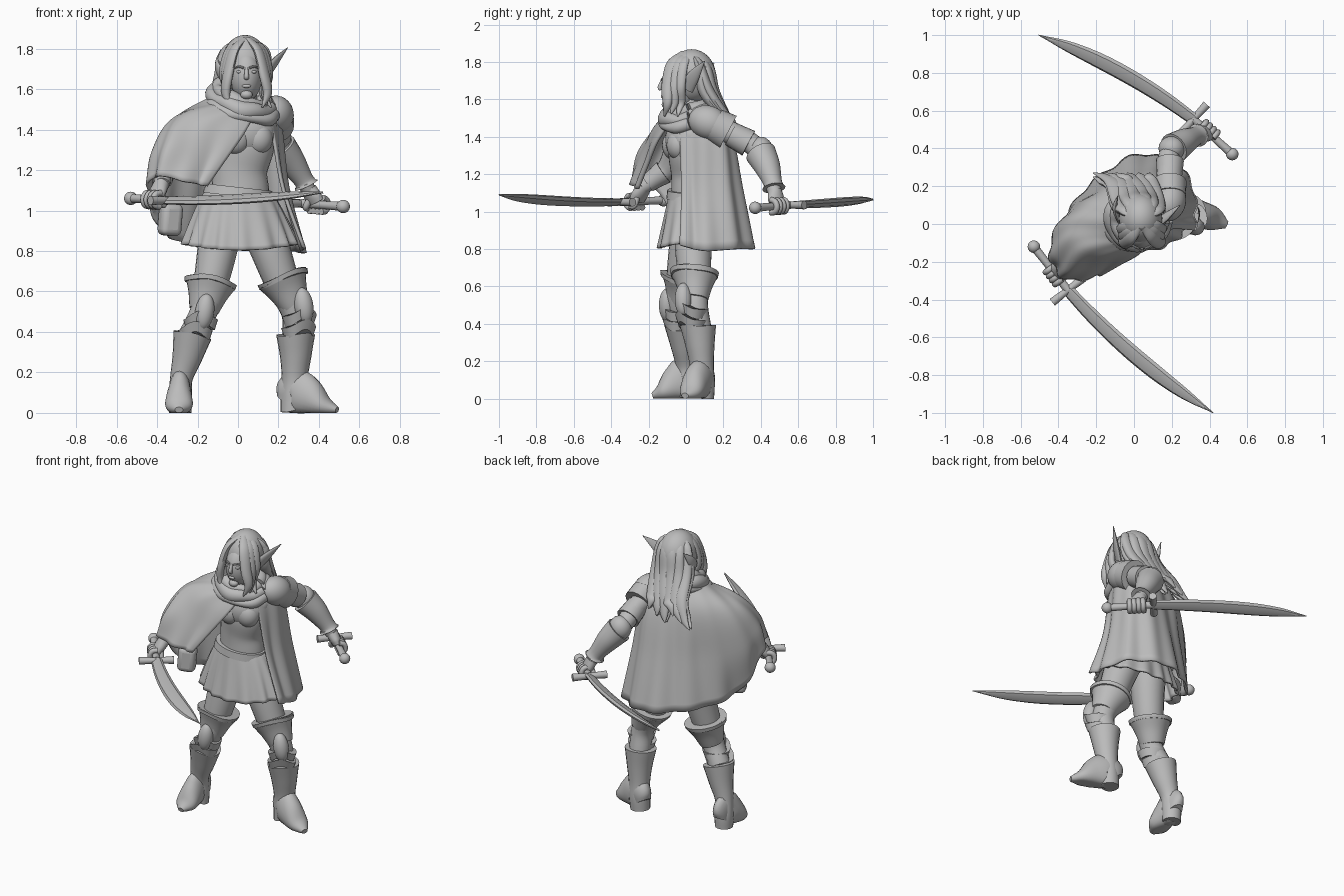
import bpy, math
from math import sin, cos, pi
from mathutils import Vector as V

cube = bpy.data.objects.get("Cube")
if cube:
    bpy.data.objects.remove(cube)

grey = bpy.data.materials.new("plain grey")
grey.use_nodes = True
GREY = (0.5, 0.5, 0.5, 1)
grey.diffuse_color = GREY
grey.node_tree.nodes["Principled BSDF"].inputs["Base Color"].default_value = GREY


def finish(ob, angle=40):
    ob.data.materials.append(grey)
    bpy.ops.object.select_all(action='DESELECT')
    ob.select_set(True)
    bpy.context.view_layer.objects.active = ob
    bpy.ops.object.shade_smooth_by_angle(angle=math.radians(angle))
    return ob


def loft(name, rings, closed=True, caps=True, angle=40):
    """Skin a list of equal point rows."""
    n = len(rings[0])
    verts = [p for r in rings for p in r]
    faces = []
    for i in range(len(rings) - 1):
        for j in range(n if closed else n - 1):
            k = (j + 1) % n
            faces.append((i * n + j, i * n + k, i * n + n + k, i * n + n + j))
    if closed and caps:
        faces.append(tuple(reversed(range(n))))
        faces.append(tuple(range(len(verts) - n, len(verts))))
    me = bpy.data.meshes.new(name)
    me.from_pydata(verts, [], faces)
    ob = bpy.data.objects.new(name, me)
    bpy.context.collection.objects.link(ob)
    return finish(ob, angle)


def spline(pts, steps):
    """Smooth curve through points of any dimension."""
    pts = [V(p) for p in pts]
    out = []
    for i in range(len(pts) - 1):
        b, c = pts[i], pts[i + 1]
        a = pts[i - 1] if i else b * 2 - c
        d = pts[i + 2] if i + 2 < len(pts) else c * 2 - b
        for s in range(steps):
            t = s / steps
            out.append((b * 2 + (c - a) * t + (a * 2 - b * 5 + c * 4 - d) * t * t
                        + (b * 3 - a - c * 3 + d) * t ** 3) / 2)
    return out + [pts[-1]]


def tube(name, pts, side=(1, 0, 0), sides=20, steps=6, peak=None, floor=False, angle=40):
    """Limb along points (x, y, z, radius[, second radius])."""
    path = spline([tuple(p) + (p[3],) if len(p) == 4 else p for p in pts], steps)
    rings = []
    for i, p in enumerate(path):
        t = (path[min(i + 1, len(path) - 1)].xyz - path[max(i - 1, 0)].xyz).normalized()
        a = V(side) - t * t.dot(V(side))
        a.normalize()
        b = t.cross(a)
        ring = []
        for j in range(sides):
            w = 2 * pi * j / sides
            off = a * cos(w) * max(p[3], 0.001) + b * sin(w) * max(p[4], 0.001)
            q = p.xyz + off
            if peak:
                q -= t * peak[1] * max(0, off.normalized().dot(V(peak[0]))) ** 3
            if floor:
                q.z = max(q.z, 0)
            ring.append(q)
        rings.append(ring)
    return loft(name, rings, angle=angle)


def ball(name, loc, scale, rot=(0, 0, 0)):
    bpy.ops.mesh.primitive_uv_sphere_add(segments=28, ring_count=16, location=loc, rotation=rot)
    ob = bpy.context.object
    ob.name, ob.scale = name, (scale if isinstance(scale, tuple) else (scale,) * 3)
    return finish(ob)


# Torso, bodice, neck
tube("torso", [(0, .04, 1.0, .17, .12), (.01, .03, 1.1, .145, .11), (.01, .02, 1.2, .135, .1),
               (.03, .02, 1.32, .15, .115), (.03, .04, 1.43, .16, .11), (.03, .03, 1.52, .08, .08),
               (.035, 0, 1.62, .05, .05)], sides=28)
ball("bodice", (.045, -.02, 1.38), (.14, .09, .115), (0, 0, .2))
for s in (-1, 1):
    ball("bust", (.045 + s * .055, -.05 + s * .012, 1.355), (.072, .066, .08))
tube("belt", [(0, .03, 1.07, .175, .135), (.005, .03, 1.115, .165, .13)], sides=32, steps=2)

# Pleated skirt
rows = []
for i in range(15):
    t = i / 14
    row = []
    for j in range(160):
        w = 2 * pi * j / 160
        f = 1 + .04 * t * sin(16 * w + sin(3 * w))
        row.append(V(((.16 + .125 * t ** .8) * cos(w) * f + .01 * t,
                      (.125 + .06 * t) * sin(w) * f + .035, 1.1 - .28 * t + .015 * t * cos(2 * w))))
    rows.append(row)
loft("skirt", rows[::-1], caps=False).modifiers.new("cloth", 'SOLIDIFY').thickness = .012

# Cloak: shoulder and hem point for each drape, from front edge round the back
drapes = [((.03, -.15, 1.38), (-.15, -.25, 1.12)), ((-.14, -.17, 1.44), (-.25, -.29, 1.14)),
          ((-.26, -.13, 1.47), (-.39, -.27, 1.17)), ((-.32, -.05, 1.45), (-.44, -.16, 1.12)),
          ((-.28, .06, 1.45), (-.385, -.01, .91)), ((-.18, .15, 1.44), (-.26, .17, .84)),
          ((-.05, .2, 1.43), (-.09, .32, .81)), ((.08, .23, 1.43), (.11, .36, .8)),
          ((.18, .19, 1.43), (.26, .27, .8)), ((.2, .08, 1.44), (.33, .1, .79)),
          ((.165, -.03, 1.4), (.31, -.03, .82))]
cols = []
for k, (sh, hem) in enumerate(drapes):
    w = math.radians(-50 - 33 * k)
    neck = V((.025 + .11 * cos(w), .01 + .1 * sin(w), 1.555 + .04 * sin(w) - .03 * cos(w)))
    puff = .045 if 1 < k < 5 else -.025 if k > 8 else 0
    mid = V(sh).lerp(V(hem), .5) + V((cos(w), sin(w), 0)) * puff
    cols.append([p for q in spline([neck, sh, mid, hem], 7) for p in q])
rows = []
for k, c in enumerate(spline(cols, 12)):
    row = []
    for r in range(len(c) // 3):
        p = V(c[3 * r:3 * r + 3])
        out = V((p.x - .02, p.y - .03, 0)).normalized()
        t = r / 21
        row.append(p + out * .01 * t * (sin(k * .6) + .7 * sin(k * .31 + 2 * t)))
    rows.append(row)
mod = loft("cloak", rows, closed=False, angle=60).modifiers.new("cloth", 'SOLIDIFY')
mod.thickness, mod.offset = .014, 0

# Gathered hood around the neck, higher on the right
for h, (rad, thick, z) in enumerate([(.135, .042, 1.535), (.115, .035, 1.57), (.155, .03, 1.5)]):
    tube("hood_fold", [(.015 + rad * cos(w), .02 + rad * .9 * sin(w), z + .035 * sin(w) - .035 * cos(w) + .006 * sin(5 * w + h),
                        thick + .008 * sin(3 * w + h)) for w in [2 * pi * j / 12 for j in range(13)]],
         side=(0, 0, 1), sides=14, steps=4)

# Head and face
ball("head", (.04, -.035, 1.665), (.08, .098, .125))
tube("nose", [(.042, -.126, 1.705, .008), (.042, -.14, 1.665, .012), (.042, -.133, 1.65, .012, .008)], sides=10)
ball("lips", (.042, -.125, 1.615), (.022, .01, .009))
ball("chin", (.042, -.105, 1.572), (.03, .025, .022))
for s in (-1, 1):
    ball("eye", (.042 + s * .034, -.116, 1.685), (.016, .01, .008))
    tube("brow", [(.042 + s * .015, -.13, 1.705, .006), (.042 + s * .04, -.12, 1.712, .006),
                  (.042 + s * .06, -.103, 1.703, .004)], sides=8, side=(0, 0, 1))
ears = [((.125, .005, 1.66), (.18, .045, 1.73), (.245, .1, 1.805)),
        ((-.075, .025, 1.66), (-.1, .085, 1.72), (-.085, .15, 1.795))]
for a, b, c in ears:
    tube("pointed_ear", [a + (.04, .016), b + (.032, .014), c + (.002, .002)], side=(0, .6, -.8), sides=14)

# Hair: cap, face framing locks, and a mane swept back to the right
ball("hair_cap", (.035, .03, 1.725), (.115, .13, .143))
for s in (-1, 1):
    for i in range(3):
        d = i * .022
        tube("side_lock", [(.04 + s * .012, -.015 + d, 1.848, .02, .012),
                           (.04 + s * (.06 + d * .5), -.075 + d * 1.3, 1.79, .034, .018),
                           (.04 + s * (.09 + d * .4), -.1 + d * 1.5, 1.67, .034, .022),
                           (.043 + s * (.103 - .01 * i), -.1 + d * 1.6, 1.58, .026, .02),
                           (.04 + s * (.08 + d), -.115 + d * 1.6, 1.51 + .014 * (i % 2), .004)],
             side=(s * .5, .8, 0), sides=14)
for layer in range(2):
    for i in range(6):
        u = (i - 2.5) / 2.5
        low = .03 * (i % 3)
        tube("back_lock", [(.035 + u * .04, .05, 1.84 - .02 * abs(u), .03, .015),
                           (.035 + u * .085, .125 - .05 * u * u, 1.77, .042, .026),
                           (.02 + u * .1, .155 - .03 * u * u - .03 * layer, 1.64, .044, .028),
                           (-.01 + u * .1, .215 - .02 * layer, 1.51, .042, .024),
                           (-.04 + u * .12, .25 - .03 * layer, 1.42 + low, .027, .016),
                           (-.065 + u * .15, .27 - .02 * layer, 1.37 + low, .003)], sides=14)

# Legs, tall boots, cuffs and knee armour
tube("left_leg", [(.1, .05, .97, .11), (.155, .04, .82, .1), (.22, .045, .64, .085),
                  (.28, .05, .5, .068), (.285, .07, .38, .065)])
tube("right_leg", [(-.08, .04, .97, .11), (-.1, .01, .82, .1), (-.135, -.02, .64, .085),
                   (-.17, -.04, .5, .068), (-.23, -.02, .38, .065)])
tube("left_boot", [(.285, .065, .385, .096), (.285, .075, .28, .078), (.28, .085, .17, .064),
                   (.275, .09, .08, .064), (.27, .09, .0, .06)], peak=((.5, -.8, 0), .02))
tube("right_boot", [(-.225, -.02, .385, .096), (-.25, -.01, .28, .075), (-.28, .0, .17, .056),
                    (-.285, .01, .08, .058), (-.285, .01, .0, .055)], peak=((0, -1, 0), .02))
tube("left_foot", [(.25, .1, .05, .05, .07), (.285, .085, .1, .064, .11), (.345, .055, .08, .07, .1),
                   (.425, .025, .035, .062, .05), (.49, -.005, .015, .02, .015)], side=(.4, .9, 0), floor=True)
tube("right_foot", [(-.285, .03, .05, .045, .07), (-.286, .0, .1, .05, .12), (-.29, -.055, .08, .062, .095),
                    (-.292, -.125, .035, .066, .05), (-.292, -.18, .015, .02, .015)], floor=True)
knees = [("left", (.22, .045, .665), (.295, .045, .5), (.325, -.015, .53), (.29, .045, .41), (.5, -.86, 0)),
         ("right", (-.135, -.01, .645), (-.175, -.035, .48), (-.165, -.1, .5), (-.215, -.03, .4), (0, -1, 0))]
for name, top, low, cap, shin, face in knees:
    tube(name + "_cuff", [top + (.128,), (*V(top).lerp(V(low), .4), .097), (*V(top).lerp(V(low), .85), .073)],
         peak=(face, .02), sides=28)
    tube(name + "_cuff_rim", [(*(V(top) + V((0, 0, .006))), .131), (*V(top).lerp(V(low), .1), .126)],
         peak=(face, .02), sides=28, steps=2)
    ball(name + "_knee_cap", cap, (.047, .045, .09), (0, .15 if name == "right" else -.15, 0))
    for i in range(2):
        c = V(low).lerp(V(shin), .25 + .65 * i) + V(face) * .018
        tube(name + "_shin_plate", [(*c, .086), (*(c - V((0, 0, .05))), .07)],
             peak=(face, .045), sides=28, steps=3)

# Left arm with layered armour
tube("left_arm", [(.15, .08, 1.47, .07), (.18, .24, 1.42, .062), (.19, .37, 1.345, .055),
                  (.28, .44, 1.22, .05), (.35, .475, 1.1, .036)])
ball("shoulder_plate", (.19, .12, 1.475), (.085, .11, .09), (-.4, 0, -.2))
tube("shoulder_rim", [(.19, .15, 1.465, .085, .09), (.19, .225, 1.425, .088, .098)], steps=2)
tube("upper_arm_plate", [(.187, .24, 1.415, .066), (.19, .335, 1.365, .074)], steps=3)
ball("elbow_plate", (.2, .4, 1.325), (.07, .065, .075))
tube("left_bracer", [(.21, .4, 1.31, .083), (.265, .435, 1.24, .07), (.325, .465, 1.15, .05), (.338, .47, 1.125, .062)])

# Right arm under the cloak
tube("right_arm", [(-.14, .0, 1.47, .07), (-.28, -.04, 1.37, .065), (-.36, -.09, 1.24, .06),
                   (-.37, -.16, 1.18, .05), (-.375, -.23, 1.13, .038)])
tube("right_bracer", [(-.365, -.12, 1.21, .065), (-.37, -.17, 1.175, .055), (-.373, -.205, 1.15, .05)])


# Curved swords, each with a gripping hand
def sword(side, pommel, guard, tip, bend, wrist):
    p, g, e, wr = V(pommel), V(guard), V(tip), V(wrist)
    d = (g - p).normalized()
    flat = V((abs(d.y), abs(d.x), 0)).normalized()
    tube(side + "_grip", [(*p, .023), (*p.lerp(g, .5), .02), (*g, .022)], side=flat, sides=14)
    ball(side + "_pommel", p, .033)
    tube(side + "_guard", [(*(g + flat * s), .018 + abs(s) * .05) for s in (-.105, -.05, 0, .05, .105)],
         side=(0, 0, 1), sides=14)
    blade = []
    for i, w in enumerate([.034, .04, .044, .046, .043, .03, .001]):
        t = i / 6
        c = g.lerp(e, t) + V(bend) * 4 * t * (1 - t)
        blade.append((*c, w, .005 + w * .3))
    tube(side + "_blade", blade, side=flat + V((0, 0, .45)), sides=8, angle=25)
    # palm, four curled fingers and a thumb
    c = p.lerp(g, .64)
    back = (wr - c) - d * d.dot(wr - c)
    back.normalize()
    across = d.cross(back)
    tube(side + "_palm", [(*wr, .037), (*wr.lerp(c, .5), .052, .034), (*(c + back * .012), .05, .03)], side=d, sides=16)
    for i in range(4):
        k = c + d * (i * .027 - .042)
        tube(side + "_finger", [(*(k + (back * cos(w) + across * sin(w)) * .035), .016)
                                for w in (.3, 1.2, 2.1, 3.0, 3.9)], side=d, sides=10, steps=3)
    tube(side + "_thumb", [(*(c + back * .035 + d * .02 - across * .015), .018), (*(c - across * .038 + d * .04), .016),
                           (*(c - across * .02 - back * .02 + d * .05), .011)], side=d, sides=10)


sword("left", (.52, .37, 1.02), (.315, .555, 1.035), (-.505, 1, 1.065), (.012, .035, .0), (.35, .475, 1.11))
sword("right", (-.53, -.12, 1.06), (-.35, -.35, 1.05), (.42, -1, 1.09), (-.02, -.03, -.012), (-.375, -.22, 1.14))

# Hip pouch
bpy.ops.mesh.primitive_cube_add(size=1, location=(-.335, -.05, .955), rotation=(0, .08, .4))
pouch = bpy.context.object
pouch.name, pouch.scale = "hip_pouch", (.11, .09, .16)
bpy.ops.object.transform_apply(location=False, rotation=False, scale=True)
bevel = pouch.modifiers.new("round", 'BEVEL')
bevel.width, bevel.segments = .03, 4
finish(pouch)
